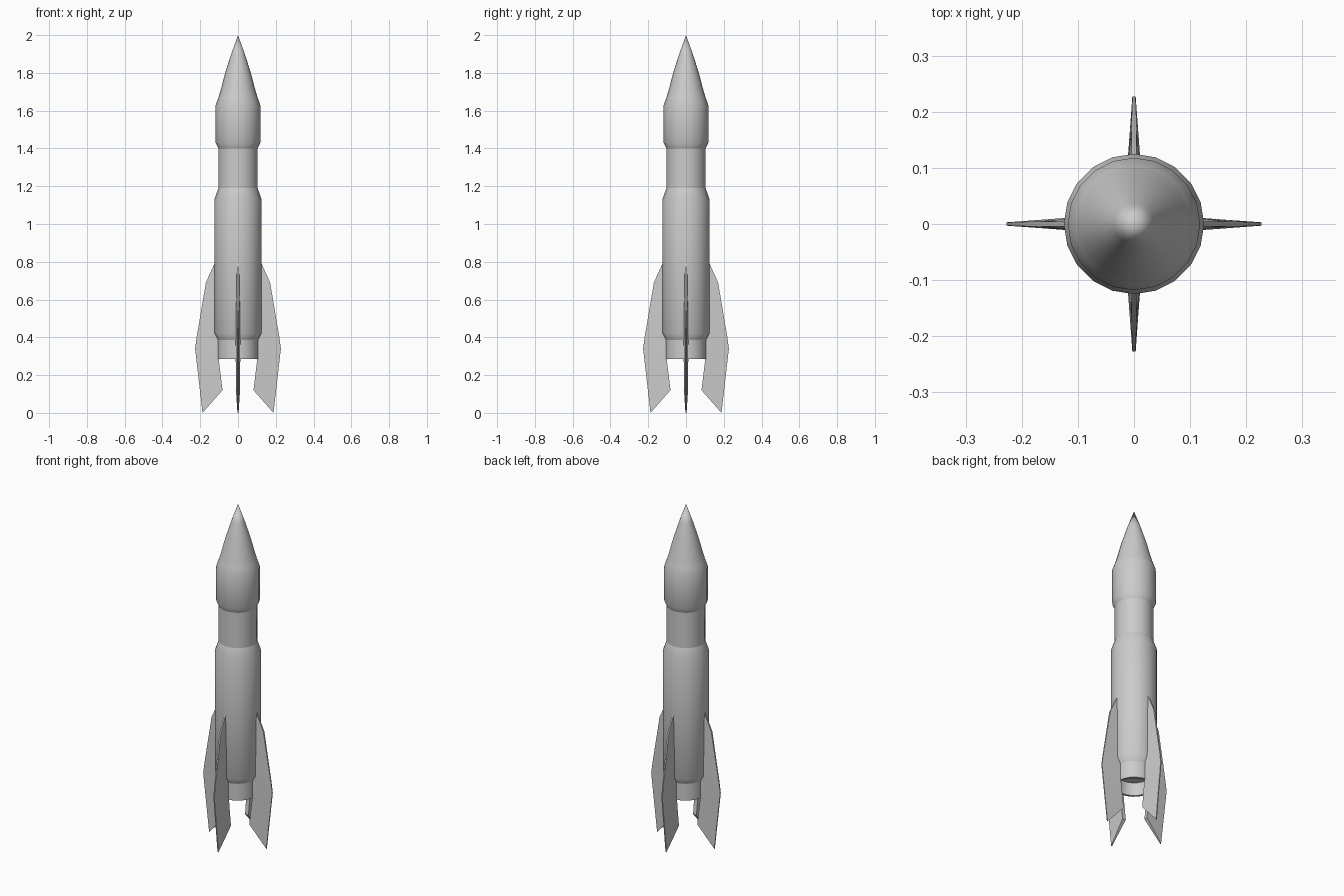
import bpy, bmesh
from math import cos, sin, pi

if "Cube" in bpy.data.objects:
    bpy.data.objects.remove(bpy.data.objects["Cube"])

SIDES = 20


def finish(name, bm, angle):
    bmesh.ops.recalc_face_normals(bm, faces=bm.faces)
    mesh = bpy.data.meshes.new(name)
    bm.to_mesh(mesh)
    bm.free()
    obj = bpy.data.objects.new(name, mesh)
    bpy.context.collection.objects.link(obj)
    bpy.ops.object.select_all(action='DESELECT')
    obj.select_set(True)
    bpy.context.view_layer.objects.active = obj
    bpy.ops.object.shade_smooth_by_angle(angle=angle)
    return obj


def lathe(name, profile):
    """Revolve (radius, z) points around z; radius 0 makes a pole."""
    bm = bmesh.new()
    rings = []
    for r, z in profile:
        n = SIDES if r > 0 else 1
        rings.append([bm.verts.new((r * cos(2 * pi * i / SIDES),
                                    r * sin(2 * pi * i / SIDES), z)) for i in range(n)])
    for a, b in zip(rings, rings[1:]):
        for i in range(SIDES):
            j = (i + 1) % SIDES
            quad = [a[i % len(a)], a[j % len(a)], b[j % len(b)], b[i % len(b)]]
            bm.faces.new(list(dict.fromkeys(quad)))
    return finish(name, bm, pi / 6)


# Stacked body sections, top to bottom
lathe("nose_cone", [(0, 2.0), (0.036, 1.90), (0.068, 1.80), (0.089, 1.72), (0.102, 1.675)])
lathe("payload_bay", [(0.102, 1.675), (0.118, 1.63), (0.118, 1.43), (0.104, 1.40)])
lathe("upper_stage", [(0.104, 1.40), (0.104, 1.19)])
lathe("lower_stage", [(0.104, 1.19), (0.125, 1.13), (0.125, 0.42), (0.107, 0.385)])

# Hollow engine skirt with a recessed ceiling
lathe("engine_skirt", [(0.107, 0.385), (0.107, 0.285), (0.094, 0.285),
                       (0.088, 0.36), (0, 0.36)])

# Fin cross rows: inner x, inner z, inner half thickness, outer x, outer z, outer half thickness
FIN_ROWS = [
    (0.105, 0.79, 0.006, 0.125, 0.79, 0.004),
    (0.105, 0.69, 0.010, 0.170, 0.69, 0.005),
    (0.105, 0.40, 0.012, 0.219, 0.40, 0.003),
    (0.102, 0.285, 0.012, 0.227, 0.34, 0.003),
    (0.082, 0.12, 0.011, 0.188, 0.00, 0.003),
]


def fin(name, angle):
    bm = bmesh.new()
    loops = []
    for xi, zi, ti, xo, zo, to in FIN_ROWS:
        points = [(xi, -ti, zi), (xo, -to, zo), (xo, to, zo), (xi, ti, zi)]
        loops.append([bm.verts.new(p) for p in points])
    for a, b in zip(loops, loops[1:]):
        for i in range(4):
            j = (i + 1) % 4
            bm.faces.new((a[i], a[j], b[j], b[i]))
    bm.faces.new(loops[0])
    bm.faces.new(loops[-1])
    obj = finish(name, bm, pi / 6)
    obj.rotation_euler.z = angle


# Four tapered fins, a quarter turn apart
for k, side in enumerate(("right", "back", "left", "front")):
    fin(side + "_fin", k * pi / 2)
